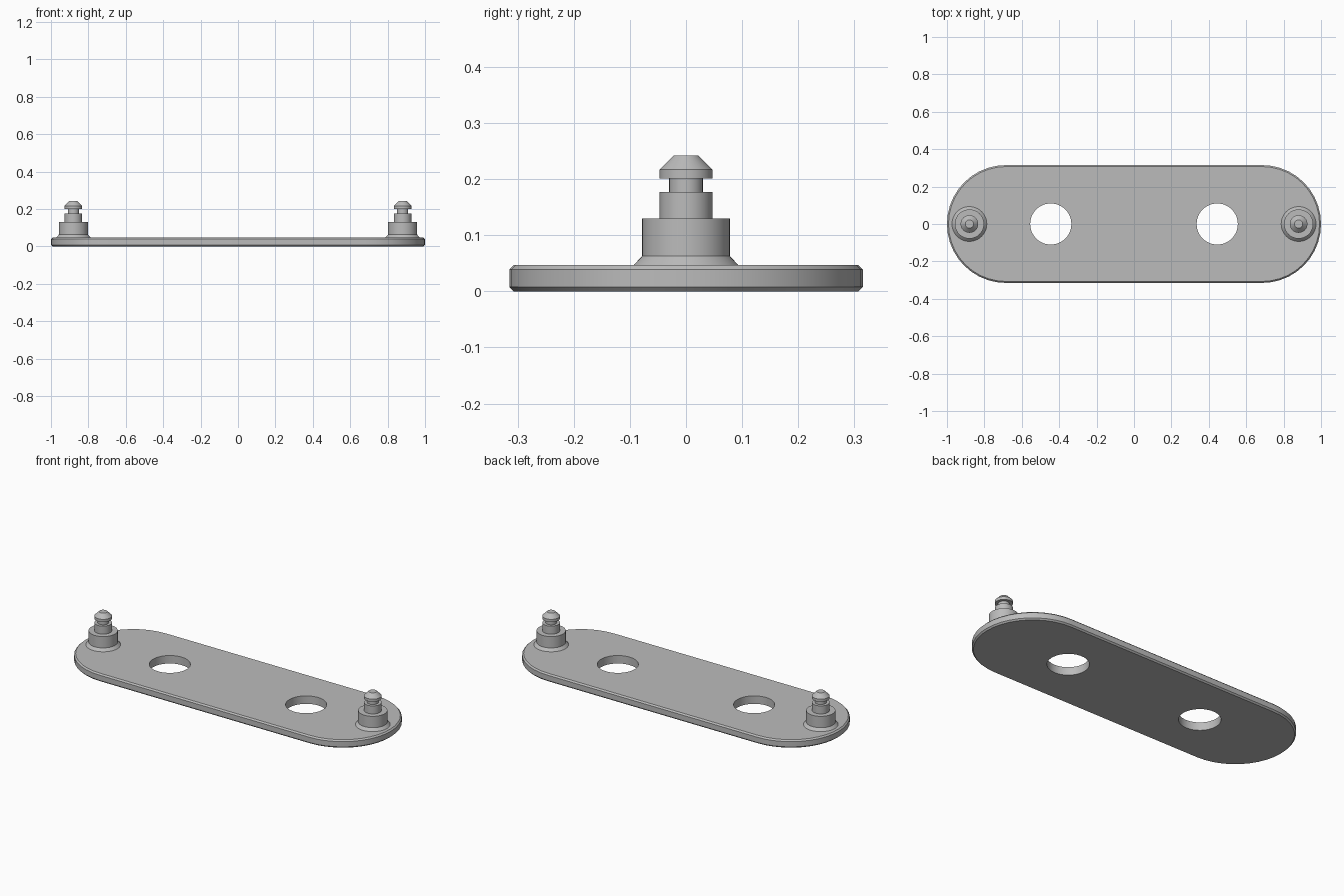
import bpy, bmesh
from math import pi, sin, cos, radians

cube = bpy.data.objects.get("Cube")
if cube:
    bpy.data.objects.remove(cube, do_unlink=True)

grey = bpy.data.materials.new("light grey")
grey.use_nodes = True
colour = (0.5, 0.5, 0.5, 1)
grey.diffuse_color = colour
grey.node_tree.nodes["Principled BSDF"].inputs["Base Color"].default_value = colour

PLATE_TOP, HALF_WIDTH, CHAMFER = 0.047, 0.315, 0.008
PIN_X, HOLE_X, HOLE_RADIUS = 0.88, 0.445, 0.11


def circle(radius, count=48):
    return [(radius * cos(2 * pi * i / count), radius * sin(2 * pi * i / count))
            for i in range(count)]


def stadium(inset, steps=20):
    """Outline with straight sides and round ends, moved inward by inset."""
    radius, centre = HALF_WIDTH - inset, 1 - HALF_WIDTH
    points = []
    for side, start in ((1, -pi / 2), (-1, pi / 2)):
        for i in range(steps + 1):
            a = start + pi * i / steps
            points.append((side * centre + radius * cos(a), radius * sin(a)))
    return points


def loft(name, layers, x=0):
    """Closed solid through a stack of (outline, height) layers."""
    bm = bmesh.new()
    rings = [[bm.verts.new((px, py, z)) for px, py in outline] for outline, z in layers]
    for low, high in zip(rings, rings[1:]):
        for i in range(len(low)):
            j = (i + 1) % len(low)
            bm.faces.new((low[i], low[j], high[j], high[i]))
    bm.faces.new(rings[0][::-1])
    bm.faces.new(rings[-1])
    mesh = bpy.data.meshes.new(name)
    bm.to_mesh(mesh)
    bm.free()
    mesh.materials.append(grey)
    obj = bpy.data.objects.new(name, mesh)
    obj.location.x = x
    bpy.context.collection.objects.link(obj)
    return obj


def select(obj):
    bpy.ops.object.select_all(action="DESELECT")
    obj.select_set(True)
    bpy.context.view_layer.objects.active = obj


def smooth(obj):
    select(obj)
    bpy.ops.object.shade_smooth_by_angle(angle=radians(30))


# Base plate with chamfered rims
plate = loft("base_plate", [
    (stadium(CHAMFER), 0),
    (stadium(0), CHAMFER),
    (stadium(0), PLATE_TOP - CHAMFER),
    (stadium(CHAMFER), PLATE_TOP),
])

# Two round through holes
for x in (-HOLE_X, HOLE_X):
    cutter = loft("hole_cutter", [(circle(HOLE_RADIUS), -0.1), (circle(HOLE_RADIUS), 0.1)], x)
    cutter.hide_render = True
    cut = plate.modifiers.new("hole", "BOOLEAN")
    cut.operation, cut.solver, cut.object = "DIFFERENCE", "EXACT", cutter
    select(plate)
    bpy.ops.object.modifier_apply(modifier=cut.name)
    bpy.data.objects.remove(cutter, do_unlink=True)
smooth(plate)

# Stepped pins: flared foot, collar, shaft, groove and tapered head
PIN_PROFILE = [
    (0.094, PLATE_TOP - 0.001), (0.078, 0.063), (0.078, 0.13), (0.047, 0.13),
    (0.047, 0.177), (0.03, 0.177), (0.03, 0.201), (0.047, 0.201),
    (0.047, 0.217), (0.022, 0.242),
]
for name, x in (("left_pin", PIN_X), ("right_pin", -PIN_X)):
    smooth(loft(name, [(circle(r), z) for r, z in PIN_PROFILE], x))
